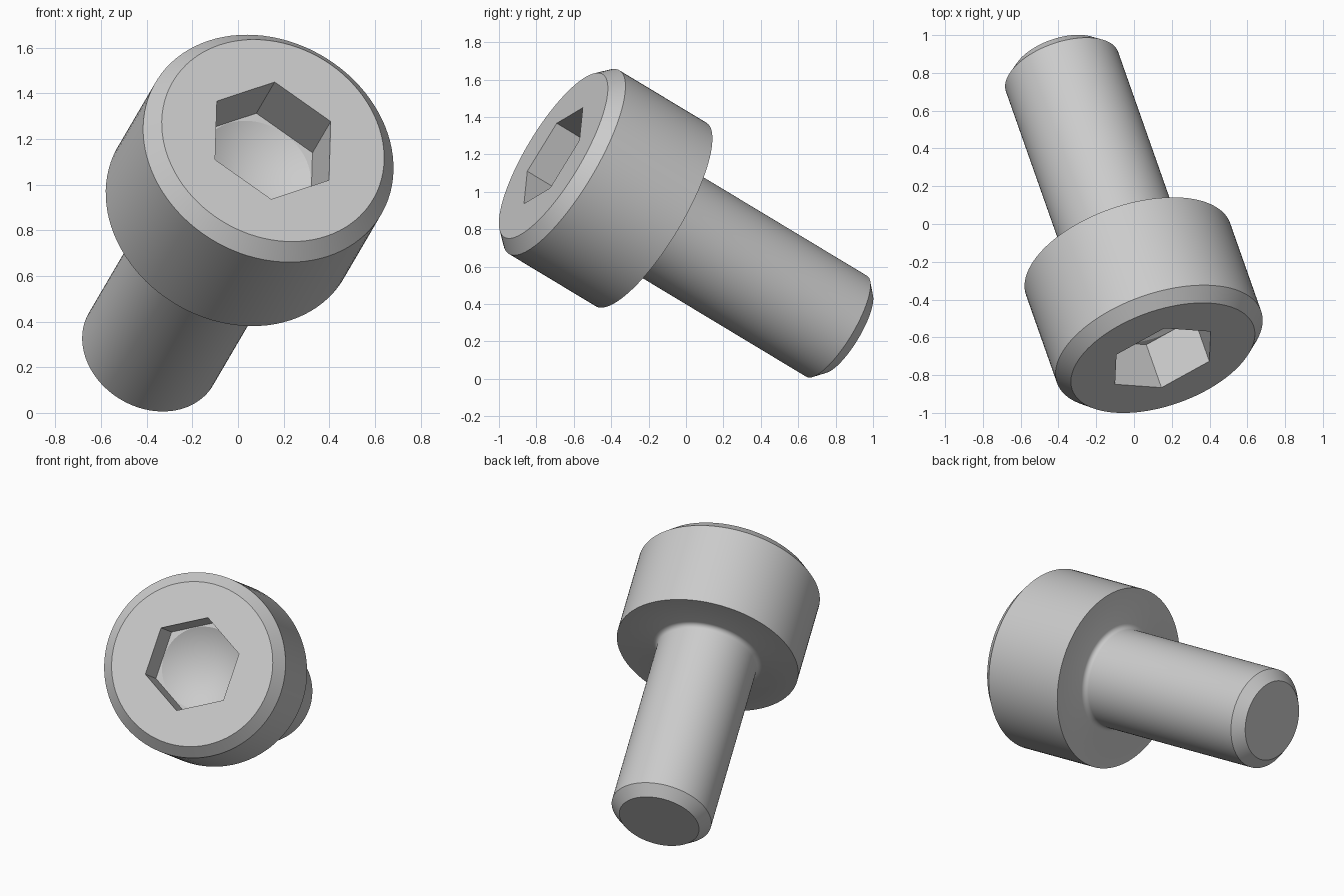
import bpy, bmesh, math
from mathutils import Vector, Matrix

cube = bpy.data.objects.get("Cube")
if cube:
    bpy.data.objects.remove(cube)

SEG = 96           # sides of the round parts
STEP = SEG // 6    # round sides per socket side
FILLET = 0.03
SHAFT_R, HEAD_R = 0.315, 0.573
HEAD_H, LENGTH = 0.637, 1.91

steel = bpy.data.materials.new("grey_steel")
steel.use_nodes = True
steel.diffuse_color = (0.6, 0.6, 0.6, 1)
steel.node_tree.nodes["Principled BSDF"].inputs["Base Color"].default_value = (0.6, 0.6, 0.6, 1)

bm = bmesh.new()


def ring(r, depth, n=SEG):
    """Circle of n vertices around the axis, depth measured from the head face."""
    return [bm.verts.new((r * math.cos(2 * math.pi * i / n),
                          r * math.sin(2 * math.pi * i / n), -depth)) for i in range(n)]


def bridge(a, b):
    n = len(a)
    for i in range(n):
        j = (i + 1) % n
        bm.faces.new((a[i], a[j], b[j], b[i]))


def hex_to_round(hexagon, circle):
    """Flat faces joining a hexagon to a circle, one per hexagon side."""
    for k in range(6):
        arc = [circle[(k * STEP + i) % SEG] for i in range(STEP + 1)]
        bm.faces.new(arc + [hexagon[(k + 1) % 6], hexagon[k]])


# Outer profile: chamfered head, fillet under the head, shaft with chamfered tip
profile = [(0.509, 0), (HEAD_R, 0.07), (HEAD_R, HEAD_H)]
for i in range(7):
    a = math.pi / 2 * i / 6
    profile.append((SHAFT_R + FILLET * (1 - math.sin(a)),
                    HEAD_H + FILLET * (1 - math.cos(a))))
profile += [(SHAFT_R, LENGTH - 0.062), (0.252, LENGTH)]
rings = [ring(r, d) for r, d in profile]
for a, b in zip(rings, rings[1:]):
    bridge(a, b)
bm.faces.new(rings[-1])

# Hexagonal socket with a conical drilled bottom
mouth, floor = ring(0.301, 0, 6), ring(0.301, 0.277, 6)
hex_to_round(mouth, rings[0])
bridge(mouth, floor)
drill = ring(0.257, 0.277)
hex_to_round(floor, drill)
apex = bm.verts.new((0, 0, -0.425))
for i in range(SEG):
    bm.faces.new((drill[i], drill[(i + 1) % SEG], apex))

bmesh.ops.recalc_face_normals(bm, faces=bm.faces)
mesh = bpy.data.meshes.new("socket_screw")
bm.to_mesh(mesh)
bm.free()
mesh.materials.append(steel)
mesh.polygons.foreach_set("use_smooth", [True] * len(mesh.polygons))
mesh.set_sharp_from_angle(angle=math.radians(25))

# Tilt the screw: axis out of the head face, and one socket corner direction
axis = Vector((0.289, -0.82, 0.494)).normalized()
corner = Vector((0.25, 0.1376, 0.0825))
corner = (corner - axis * corner.dot(axis)).normalized()
side = axis.cross(corner)
screw = bpy.data.objects.new("socket_screw", mesh)
turn = Matrix((corner, side, axis)).transposed().to_4x4()
screw.matrix_world = Matrix.Translation((0.153, -0.709, 1.193)) @ turn
bpy.context.collection.objects.link(screw)
